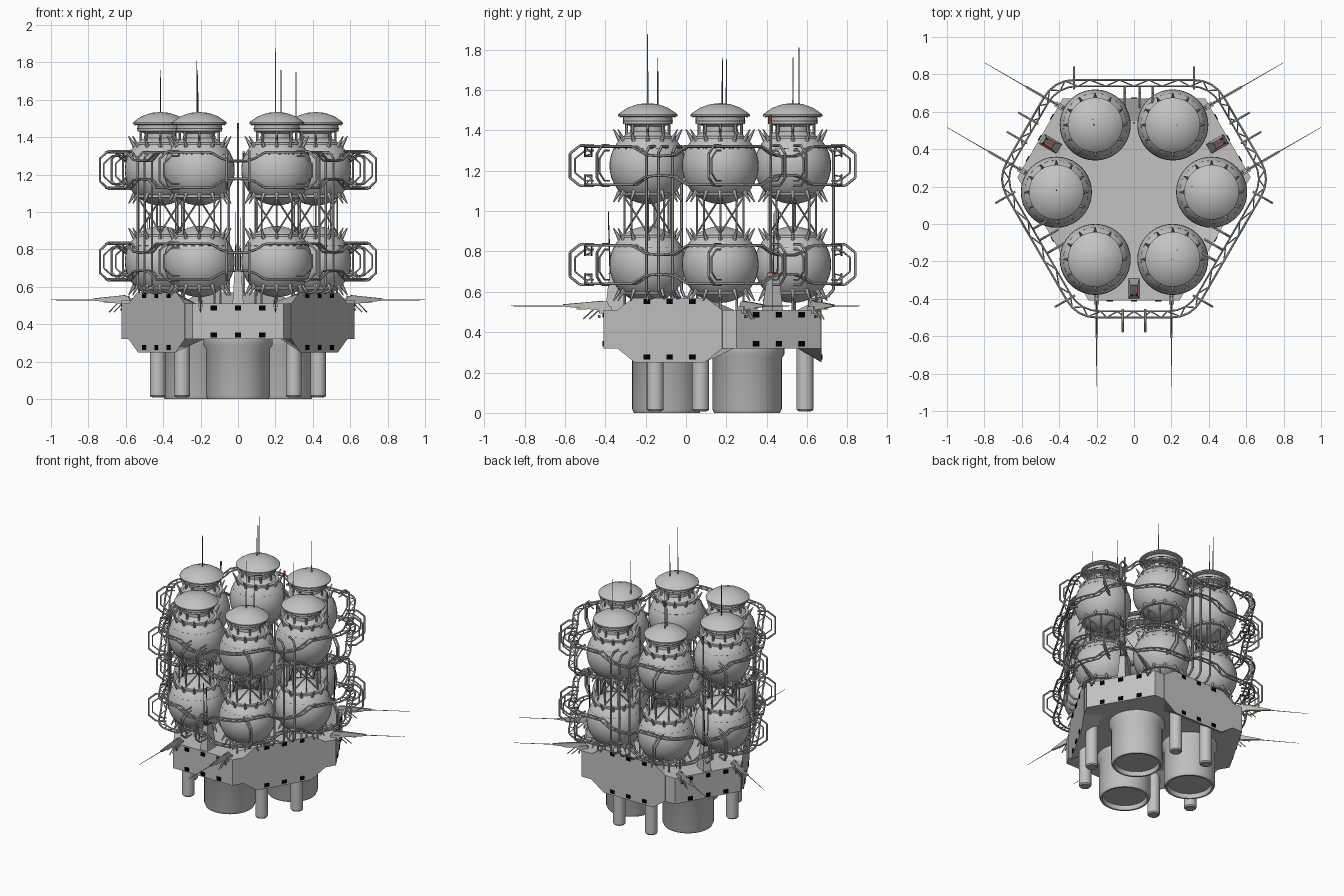
import bpy, bmesh
from math import sin, cos, pi, radians
from mathutils import Vector, Matrix

cube = bpy.data.objects.get("Cube")
if cube:
    bpy.data.objects.remove(cube)

CY = 0.17                                  # y of the three-fold axis
FLAT = [radians(a) for a in (-90, 30, 150)]    # plain hull sides
BUMP = [radians(a) for a in (-30, 90, 210)]    # sides with raised panels
TANKS = [(0.415 * cos(k * pi / 3), CY + 0.415 * sin(k * pi / 3)) for k in range(6)]
LEVELS = (0.735, 1.225)


def material(name, rgb, rough=0.6):
    m = bpy.data.materials.new(name)
    m.use_nodes = True
    m.diffuse_color = (*rgb, 1)
    node = m.node_tree.nodes["Principled BSDF"]
    node.inputs["Base Color"].default_value = (*rgb, 1)
    node.inputs["Roughness"].default_value = rough
    return m


GREY = material("hull grey", (0.54, 0.54, 0.54))
STEEL = material("steel grey", (0.46, 0.46, 0.46))
DARK = material("dark metal", (0.1, 0.1, 0.1))
BLACK = material("window black", (0, 0, 0))
RED = material("signal red", (0.65, 0.08, 0.02))
YELLOW = material("marker yellow", (0.75, 0.5, 0.03))


def pt(a, d, t, z):
    """Point at distance d along side direction a, t sideways, height z."""
    return Vector((d * cos(a) - t * sin(a), CY + d * sin(a) + t * cos(a), z))


def finish(bm, name, mat):
    bmesh.ops.recalc_face_normals(bm, faces=bm.faces)
    me = bpy.data.meshes.new(name)
    bm.to_mesh(me)
    bm.free()
    me.materials.append(mat)
    ob = bpy.data.objects.new(name, me)
    bpy.context.collection.objects.link(ob)
    bpy.ops.object.select_all(action='DESELECT')
    ob.select_set(True)
    bpy.context.view_layer.objects.active = ob
    bpy.ops.object.shade_smooth_by_angle(angle=radians(35))


def strut(bm, a, b, r, r2=None, sides=6):
    a, b = Vector(a), Vector(b)
    d = b - a
    rot = d.to_track_quat('Z', 'Y').to_matrix().to_4x4()
    bmesh.ops.create_cone(bm, cap_ends=True, segments=sides, radius1=r,
                          radius2=r if r2 is None else r2, depth=d.length,
                          matrix=Matrix.Translation((a + b) / 2) @ rot)


def path(bm, pts, r, closed=False):
    for a, b in zip(pts, pts[1:] + (pts[:1] if closed else [])):
        strut(bm, a, b, r)


def lathe(bm, profile, x, y, n=32):
    rings = []
    for r, z in profile:
        if r < 1e-5:
            rings.append([bm.verts.new((x, y, z))] * n)
        else:
            rings.append([bm.verts.new((x + r * cos(2 * pi * i / n), y + r * sin(2 * pi * i / n), z))
                          for i in range(n)])
    for p, q in zip(rings, rings[1:]):
        for i in range(n):
            j = (i + 1) % n
            bm.faces.new(list(dict.fromkeys((p[i], p[j], q[j], q[i]))))


def loft(bm, p, q):
    """Solid between two matching outlines."""
    p, q = [bm.verts.new(v) for v in p], [bm.verts.new(v) for v in q]
    bm.faces.new(p)
    bm.faces.new(q)
    for i in range(len(p)):
        j = (i + 1) % len(p)
        bm.faces.new((p[i], p[j], q[j], q[i]))


def box(bm, a, d, t, z, size):
    """Box aligned with side a; size is depth, width, height."""
    m = Matrix.Translation(pt(a, d, t, z)) @ Matrix.Rotation(a, 4, 'Z') @ Matrix.Diagonal((*size, 1))
    bmesh.ops.create_cube(bm, size=1, matrix=m)


def half_widths(d1, d2):
    """Half side lengths of a hexagon with alternating side distances."""
    return (2 * d2 - d1) / 3 ** 0.5, (2 * d1 - d2) / 3 ** 0.5


# hull: hexagonal slab with sloped raised panels on three sides
D1, D2 = 0.58, 0.5
h1 = half_widths(D1, D2)[0]
bm = bmesh.new()
outline = [pt(a, D1, s * h1, 0) for a in FLAT for s in (-1, 1)]
loft(bm, [p + Vector((0, 0, 0.32)) for p in outline], [p + Vector((0, 0, 0.51)) for p in outline])
panel = [(-0.3, 0.32), (-0.2, 0.25), (0.2, 0.25), (0.3, 0.32),
         (0.3, 0.51), (0.21, 0.57), (-0.21, 0.57), (-0.3, 0.51)]
for a in BUMP:
    loft(bm, [pt(a, D2 + 0.002, t, z) for t, z in panel],
         [pt(a, D2 - 0.12, t, min(max(z, 0.321), 0.509)) for t, z in panel])
finish(bm, "hull", GREY)

# windows
bm = bmesh.new()
for t in (-0.13, 0, 0.13):
    for a in FLAT:
        for z in (0.342, 0.487):
            box(bm, a, D1 + 0.002, t, z, (0.006, 0.033, 0.027))
    for a in BUMP:
        for z in (0.276, 0.552):
            box(bm, a, D2 + 0.004, t, z, (0.006, 0.033, 0.025))
finish(bm, "windows", BLACK)

# main engines and small thruster legs
engines, nozzles, legs = bmesh.new(), bmesh.new(), bmesh.new()
for a in FLAT:
    x, y, _ = pt(a, 0.265, 0, 0)
    lathe(engines, [(0.14, 0.04), (0.15, 0), (0.163, 0), (0.172, 0.02), (0.172, 0.27),
                    (0.185, 0.29), (0.185, 0.33), (0, 0.33)], x, y, 40)
    lathe(nozzles, [(0, 0.03), (0.146, 0.03), (0.146, 0.045), (0, 0.045)], x, y, 40)
for a in BUMP:
    for s in (-1, 1):
        x, y, _ = pt(a, 0.42, s * 0.13, 0)
        lathe(legs, [(0, 0.01), (0.036, 0.01), (0.042, 0.018), (0.042, 0.33), (0, 0.33)], x, y, 20)
        lathe(nozzles, [(0, 0.008), (0.03, 0.008), (0.03, 0.012), (0, 0.012)], x, y, 16)
finish(engines, "main_engines", GREY)
finish(nozzles, "nozzle_discs", STEEL)
finish(legs, "thruster_legs", GREY)

# tanks, caps, clamps and the cages between them
tanks, caps, clamps, cages, rings, seams, yellows = (bmesh.new() for _ in range(7))
R = 0.19
cap = [(0, 1.535), (0.05, 1.53), (0.1, 1.512), (0.14, 1.485), (0.147, 1.478),
       (0.147, 1.47), (0.122, 1.465), (0.122, 1.432), (0.1, 1.428), (0.085, 1.42), (0.085, 1.37), (0, 1.37)]


def around(x, y, k, n, r, z):
    return (x + r * cos(2 * pi * k / n), y + r * sin(2 * pi * k / n), z)


for x, y in TANKS:
    lathe(caps, cap, x, y)
    lathe(seams, [(0.12, 1.443), (0.124, 1.443), (0.124, 1.448), (0.12, 1.448)], x, y)
    for z in LEVELS:
        lathe(tanks, [(R * sin(pi * i / 20), z - R * cos(pi * i / 20)) for i in range(21)], x, y, 40)
        for i in range(24):
            strut(seams, around(x, y, i, 24, 0.1698, z + 0.085),
                  around(x, y, i + 0.5, 24, 0.1698, z + 0.085), 0.0014, sides=4)
        for s in (-1, 1):
            lathe(rings, [(0.12, z + s * 0.135), (0.14, z + s * 0.135),
                          (0.14, z + s * 0.146), (0.12, z + s * 0.146)], x, y)
            for i in range(12):
                strut(clamps, around(x, y, i, 12, 0.137, z + s * 0.125),
                      around(x, y, i, 12, 0.17, z + s * 0.18), 0.012, 0.003)
    for i in range(8):
        def at(k, z, r=0.115):
            return around(x, y, k, 8, r, z)
        strut(cages, at(i, 0.87), at(i, 1.09), 0.005)
        strut(cages, at(i, 0.5), at(i, 0.6), 0.006)
        strut(cages, at(i, 1.36, 0.105), at(i, 1.44, 0.105), 0.007)
        strut(yellows, at(i, 1.463, 0.134), at(i, 1.469, 0.134), 0.004)
        if i % 2 == 0:
            strut(cages, at(i, 0.89), at(i + 2, 1.07), 0.005)
            strut(cages, at(i + 2, 0.89), at(i, 1.07), 0.005)
finish(tanks, "tanks", GREY)
finish(caps, "tank_caps", GREY)
finish(clamps, "tank_clamps", GREY)
finish(cages, "tank_cages", STEEL)
finish(rings, "tank_rings", GREY)
finish(seams, "tank_seams", DARK)


def rail_loop(d1, d2, z, spread):
    """Rounded hexagonal loop that pinches in height mid-side."""
    w1, w2 = half_widths(d1, d2)
    sides = sorted([(a, d1, w1) for a in FLAT] + [(a, d2, w2) for a in BUMP])
    pts = []
    for k, (a, d, w) in enumerate(sides):
        e = w - 0.11
        for i in range(9):
            t = e * (i / 4 - 1)
            wide = min(max((abs(t) - 0.07) / 0.07, 0), 1)
            pts.append(pt(a, d, t, z + spread * (0.5 + 0.5 * wide)))
        a2, dd, w_next = sides[(k + 1) % 6]
        p, c, q = pt(a, d, e, 0), pt(a, d, w, 0), pt(a2, dd, 0.11 - w_next, 0)
        for u in (0.25, 0.5, 0.75):
            v = p * (1 - u) ** 2 + c * 2 * u * (1 - u) + q * u * u
            pts.append(Vector((v.x, v.y, z + spread)))
    return pts


# truss rails around both tank levels, with open outrigger frames
rails, lace, frames = bmesh.new(), bmesh.new(), bmesh.new()
for z in LEVELS:
    for spread in (-0.095, 0.095):
        outer, inner = rail_loop(0.67, 0.6, z, spread), rail_loop(0.637, 0.567, z, spread)
        path(rails, outer, 0.0065, True)
        path(rails, inner, 0.0055, True)
        n = len(outer)
        for i in range(n):
            a, b = (outer, inner) if i % 2 else (inner, outer)
            strut(lace, a[i], b[(i + 1) % n], 0.0035, sides=4)
    for sides, t, d in ((FLAT, 0.06, 0.745), (BUMP, 0.32, 0.668)):
        for a in sides:
            for s in (-t, t):
                for g, r in ((0, 0.0065), (0.025, 0.0045)):
                    half, out = 0.1 - g, d - g
                    path(frames, [pt(a, q, s, z + h) for q, h in (
                        (d - 0.12, half), (out - 0.05, half), (out, half - 0.04),
                        (out, 0.04 - half), (out - 0.05, -half), (d - 0.12, -half))], r)
finish(rails, "rails", STEEL)
finish(lace, "rail_lacing", STEEL)
finish(frames, "outrigger_frames", GREY)

# riser pipes on the raised sides
bm = bmesh.new()
for a in BUMP:
    for t in (-0.1, -0.03, 0.05):
        path(bm, [pt(a, d, t, z) for d, z in ((0.45, 0.56), (0.53, 0.575), (0.56, 0.61), (0.56, 1.29),
                                              (0.53, 1.32), (0.47, 1.32))], 0.0075)
finish(bm, "riser_pipes", STEEL)

# side fins with whiskers, and sensor towers
fins, spears, whiskers, reds, towers = (bmesh.new() for _ in range(5))
fin = [(0.54, 0.51), (0.56, 0.552), (0.64, 0.55), (0.78, 0.535), (0.78, 0.527), (0.66, 0.515), (0.59, 0.507)]
for a in FLAT:
    for t in (-0.2, 0.2):
        loft(fins, [pt(a, d, t - 0.007, z) for d, z in fin], [pt(a, d, t + 0.007, z) for d, z in fin])
        box(fins, a, 0.57, t, 0.51, (0.06, 0.028, 0.035))
        strut(spears, pt(a, 0.58, t, 0.553), pt(a, 0.78, t, 0.536), 0.003, 0.002)
        strut(whiskers, pt(a, 0.77, t, 0.53), pt(a, 1.038, t, 0.53), 0.003, 0.0015)
        for d in (0.6, 0.63):
            strut(whiskers, pt(a, d, t, 0.51), pt(a, d + 0.05, t, 0.465), 0.0035)
        box(yellows, a, 0.685, t, 0.5155, (0.055, 0.01, 0.004))
        box(reds, a, 0.6, t, 0.478, (0.011, 0.011, 0.016))
    loft(towers, [pt(a, d, t, 0.5) for d, t in ((0.46, -0.03), (0.57, -0.03), (0.57, 0.03), (0.46, 0.03))],
         [pt(a, d, t, 0.69) for d, t in ((0.5, -0.018), (0.55, -0.018), (0.55, 0.018), (0.5, 0.018))])
    box(spears, a, 0.525, 0, 0.691, (0.06, 0.036, 0.006))
    for s in (-0.012, 0.012):
        box(reds, a, 0.525, s, 0.695, (0.04, 0.005, 0.006))
    for t, top in ((-0.012, 1.0), (0.012, 0.97)):
        strut(spears, pt(a, 0.545, t, 0.68), pt(a, 0.555, t, top), 0.004, 0.002)
    if a > 0:
        strut(whiskers, pt(a, 0.5, 0, 0.68), pt(a, 0.5, 0, 1.45), 0.005)
        strut(reds, pt(a, 0.5, 0, 1.445), pt(a, 0.5, 0, 1.475), 0.006)
strut(whiskers, (0, 0.54, 0.5), (0, 0.54, 1.45), 0.005)
strut(reds, (0, 0.54, 1.445), (0, 0.54, 1.475), 0.006)

# roof antennas: slim dark whips and paler tall masts
for bm, spots in ((whiskers, ((0.2, -0.19, 1.878), (0.31, 0.2, 1.75), (0.23, 0.53, 1.76))),
                  (spears, ((0.23, -0.14, 1.76), (-0.415, 0.18, 1.76), (-0.22, 0.56, 1.81), (-0.215, 0.53, 1.76)))):
    for x, y, top in spots:
        strut(bm, (x, y, 1.48), (x, y, top), 0.004, 0.002)
finish(fins, "side_fins", GREY)
finish(spears, "dark_whips", DARK)
finish(whiskers, "masts_and_whiskers", STEEL)
finish(reds, "signal_lights", RED)
finish(yellows, "yellow_markers", YELLOW)
finish(towers, "sensor_towers", GREY)
